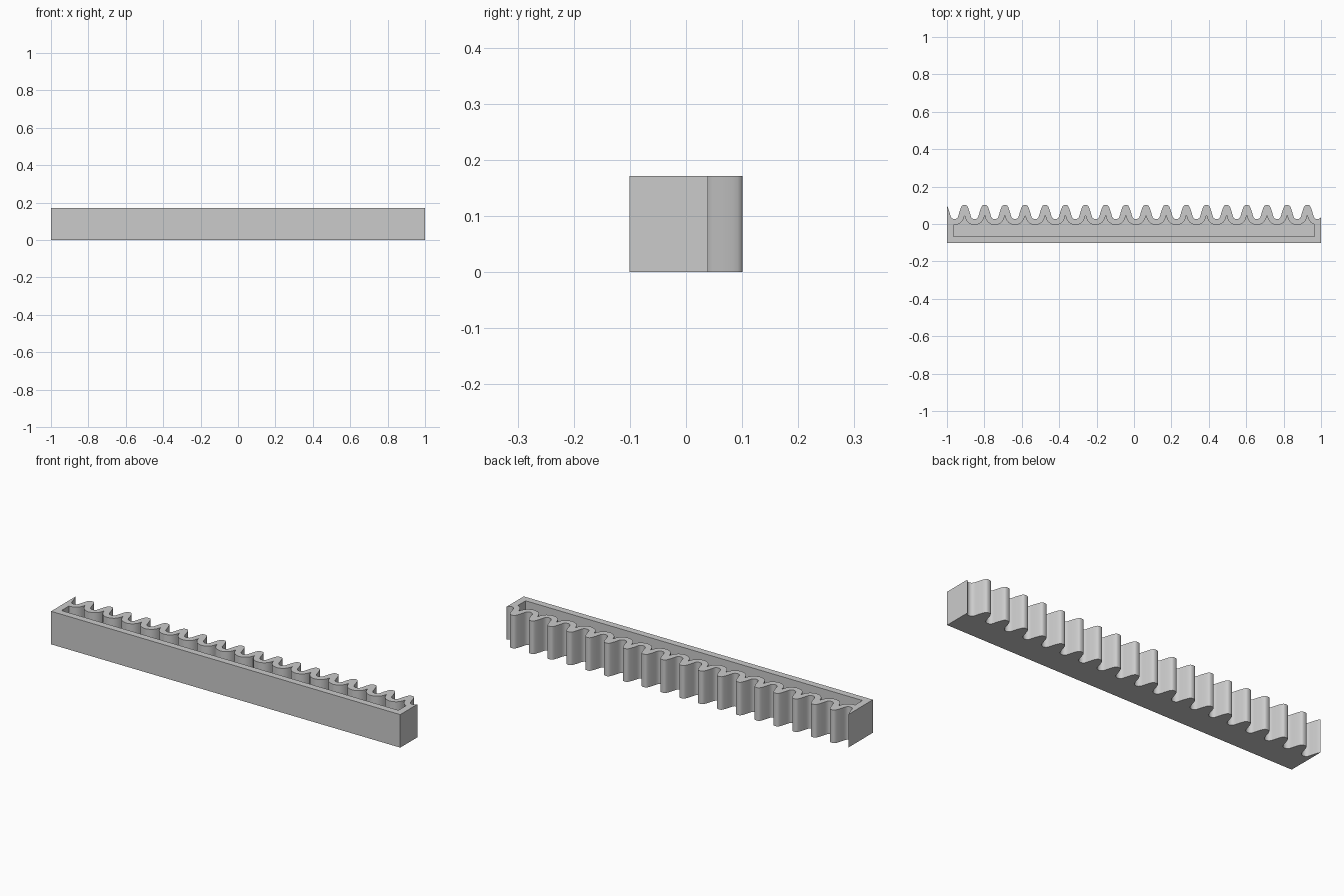
import bpy
import math

cube = bpy.data.objects.get("Cube")
if cube:
    bpy.data.objects.remove(cube, do_unlink=True)

PITCH = 0.1078
FIRST_PEAK = -0.906
HEIGHT = 0.171
FRONT = -0.101
WALL = 0.035
ROOT_WALL = 0.031
END = 1.0

# Half tooth, from the crest to the middle of the gap: (offset, y)
HALF_TOOTH = [(0, .101), (.008, .1005), (.013, .098), (.017, .092),
              (.021, .083), (.027, .065), (.032, .047), (.0355, .036),
              (.041, .030), (.047, .027), (PITCH / 2, .0255)]

grey = bpy.data.materials.new("light_grey")
grey.use_nodes = True
colour = (0.6, 0.6, 0.6, 1)
grey.diffuse_color = colour
grey.node_tree.nodes["Principled BSDF"].inputs["Base Color"].default_value = colour


def tooth_y(x):
    """Height of the toothed edge at x."""
    d = abs((x - FIRST_PEAK + PITCH / 2) % PITCH - PITCH / 2)
    for (d0, y0), (d1, y1) in zip(HALF_TOOTH, HALF_TOOTH[1:]):
        if d <= d1:
            return y0 + (y1 - y0) * (d - d0) / (d1 - d0)
    return HALF_TOOTH[-1][1]


def pocket_y(x):
    """Edge of the pocket, a constant distance inside the teeth."""
    steps = 24
    offsets = [ROOT_WALL * i / steps for i in range(-steps, steps + 1)]
    return min(tooth_y(x + o) - math.sqrt(max(0, ROOT_WALL ** 2 - o * o))
               for o in offsets)


def edge_xs(offsets, end):
    """Sample positions repeated for every tooth and clipped to the ends."""
    xs = {round(FIRST_PEAK + n * PITCH + s * d, 5)
          for n in range(-1, 20) for d in offsets for s in (-1, 1)}
    return [-end] + sorted(x for x in xs if abs(x) < end - .001) + [end]


def prism(name, points, z0, z1):
    """Upright prism over a counter-clockwise outline."""
    n = len(points)
    verts = [(x, y, z) for z in (z0, z1) for x, y in points]
    faces = [tuple(reversed(range(n))), tuple(range(n, 2 * n))]
    faces += [(i, (i + 1) % n, n + (i + 1) % n, n + i) for i in range(n)]
    mesh = bpy.data.meshes.new(name)
    mesh.from_pydata(verts, [], faces)
    mesh.materials.append(grey)
    obj = bpy.data.objects.new(name, mesh)
    bpy.context.collection.objects.link(obj)
    return obj


# Toothed bar
xs = edge_xs([d for d, y in HALF_TOOTH], END)
outline = [(-END, FRONT), (END, FRONT)] + [(x, tooth_y(x)) for x in reversed(xs)]
rack = prism("toothed_rack", outline, 0, HEIGHT)

# Open pocket following the teeth
inner = END - WALL
xs = edge_xs([PITCH / 2 * i / 10 for i in range(11)], inner)
outline = [(-inner, FRONT + WALL), (inner, FRONT + WALL)]
outline += [(x, pocket_y(x)) for x in reversed(xs)]
pocket = prism("pocket_cutter", outline, WALL, HEIGHT + 0.1)
pocket.hide_render = True

bpy.ops.object.select_all(action='DESELECT')
bpy.context.view_layer.objects.active = rack
rack.select_set(True)
cut = rack.modifiers.new("pocket", 'BOOLEAN')
cut.operation = 'DIFFERENCE'
cut.solver = 'EXACT'
cut.object = pocket
bpy.ops.object.modifier_apply(modifier=cut.name)
bpy.data.objects.remove(pocket, do_unlink=True)
bpy.ops.object.shade_smooth_by_angle(angle=math.radians(35))
